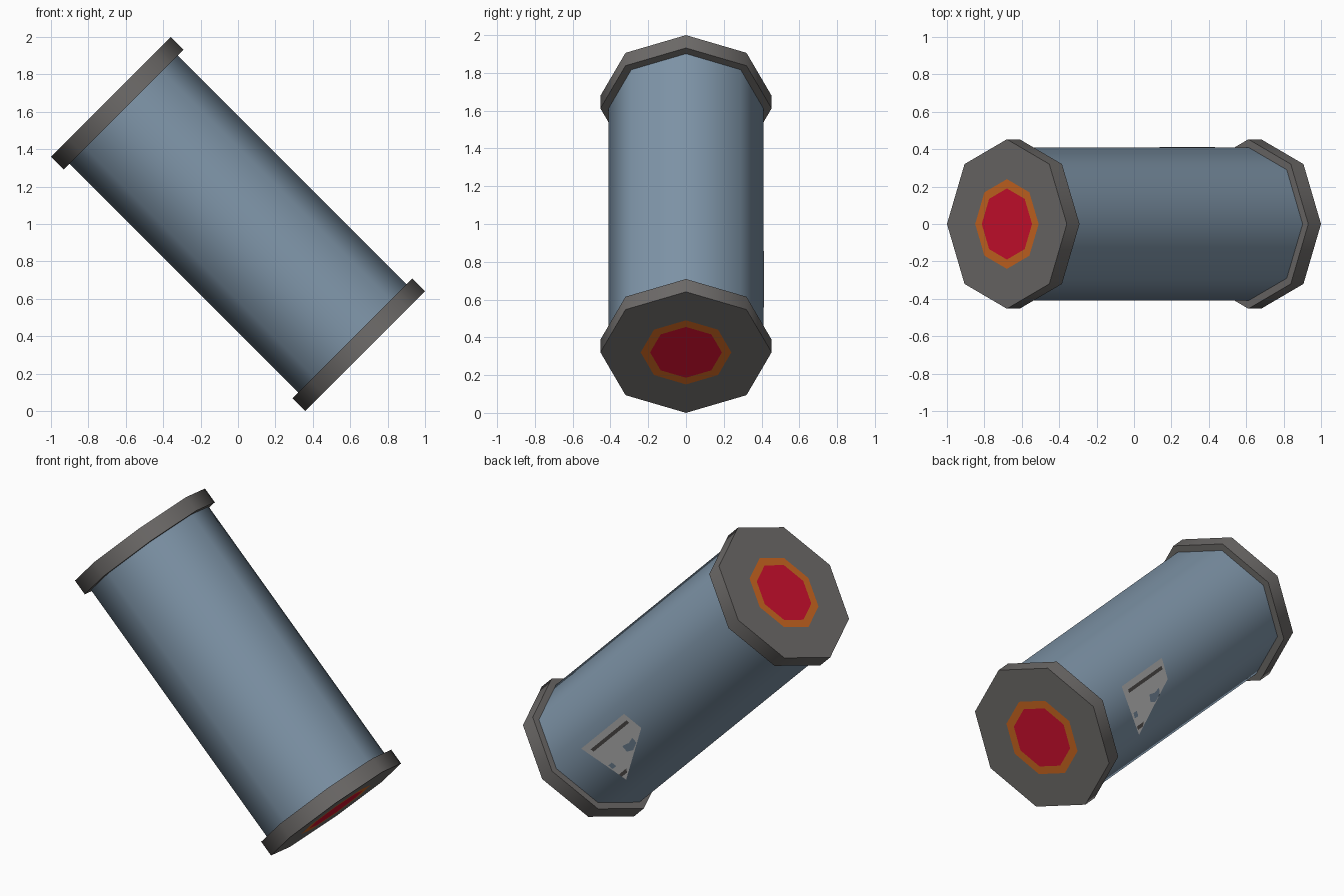
import bpy, bmesh, math
from mathutils import Matrix, Vector

if "Cube" in bpy.data.objects:
    bpy.data.objects.remove(bpy.data.objects["Cube"])

SIDES = 8
BODY_R, CAP_R, HALF, CAP_T = 0.41, 0.453, 0.961, 0.096
# everything is built along a vertical axis, then tipped over by 45 degrees
TILT = Matrix.Translation((0, 0, 1)) @ Matrix.Rotation(math.radians(-45), 4, 'Y')


def material(name, rgb):
    m = bpy.data.materials.new(name)
    m.diffuse_color = (*rgb, 1)
    m.use_nodes = True
    m.node_tree.nodes["Principled BSDF"].inputs["Base Color"].default_value = m.diffuse_color
    return m


BLUE = material("blue_grey_paint", (0.215, 0.305, 0.40))
GREY = material("dark_metal", (0.155, 0.147, 0.142))
ORANGE = material("orange_ring", (0.60, 0.135, 0.015))
RED = material("red_core", (0.62, 0.005, 0.028))
WHITE = material("label_white", (0.66, 0.66, 0.66))
DARK = material("label_print", (0.11, 0.10, 0.095))


def add_object(name, bm, mats, smooth=True):
    me = bpy.data.meshes.new(name)
    bm.transform(TILT)
    bm.to_mesh(me)
    bm.free()
    for m in mats:
        me.materials.append(m)
    ob = bpy.data.objects.new(name, me)
    bpy.context.collection.objects.link(ob)
    if smooth:
        bpy.ops.object.select_all(action='DESELECT')
        ob.select_set(True)
        bpy.context.view_layer.objects.active = ob
        bpy.ops.object.shade_smooth_by_angle(angle=math.radians(50))
    return ob


def lathe(name, rings, mats):
    """rings: (radius, height, material index of the band leading to this ring)"""
    bm = bmesh.new()
    loops = []
    for r, z, _ in rings:
        loops.append([bm.verts.new((r * math.cos(a), r * math.sin(a), z))
                      for a in (math.tau * i / SIDES for i in range(SIDES))])
    for (lo, hi, ring) in zip(loops, loops[1:], rings[1:]):
        for i in range(SIDES):
            j = (i + 1) % SIDES
            bm.faces.new((lo[i], lo[j], hi[j], hi[i])).material_index = ring[2]
    bm.faces.new(loops[0][::-1]).material_index = rings[0][2]
    bm.faces.new(loops[-1]).material_index = rings[-1][2] + (len(mats) > 1)
    bmesh.ops.recalc_face_normals(bm, faces=bm.faces)
    return add_object(name, bm, mats)


# main tube
lathe("canister_body", [(BODY_R, -HALF + 0.05, 0), (BODY_R, HALF - 0.05, 0)], [BLUE])

# end caps with orange ring and red centre
for name, s in (("upper_cap", 1), ("lower_cap", -1)):
    lathe(name, [(CAP_R, s * (HALF - CAP_T), 0), (CAP_R, s * HALF, 0),
                 (0.24, s * HALF, 0), (0.19, s * HALF, 1)], [GREY, ORANGE, RED])


# warning label: flat plates on the rear lower side of the tube
def plate(name, points, mat, lift):
    """points: (distance along the tube, distance down the panel)"""
    c = math.cos(math.pi / 4)
    normal = Vector((-math.sin(math.pi / 8), math.cos(math.pi / 8), 0))
    bm = bmesh.new()
    verts = []
    for s, w in points:
        y = BODY_R - w * (1 - c) / c
        verts.append(bm.verts.new(Vector((-w, y, -s)) + normal * lift))
    f = bm.faces.new(verts)
    f.normal_update()
    if f.normal.dot(normal) < 0:
        f.normal_flip()
    add_object(name, bm, [mat], smooth=False)


plate("label_base", [(0.20, 0.0), (0.20, 0.12), (0.585, 0.288), (0.62, 0.0)], WHITE, 0.003)
plate("label_long_bar", [(0.225, 0.035), (0.225, 0.055), (0.575, 0.055), (0.575, 0.035)], DARK, 0.006)
plate("label_short_bar", [(0.515, 0.24), (0.535, 0.26), (0.585, 0.26), (0.587, 0.24)], DARK, 0.006)
plate("label_worn_patch", [(0.30, 0.13), (0.31, 0.165), (0.37, 0.185), (0.41, 0.17),
                           (0.40, 0.13), (0.35, 0.14)], BLUE, 0.006)
plate("label_worn_chip", [(0.55, 0.165), (0.55, 0.195), (0.585, 0.195), (0.585, 0.165)], BLUE, 0.006)
